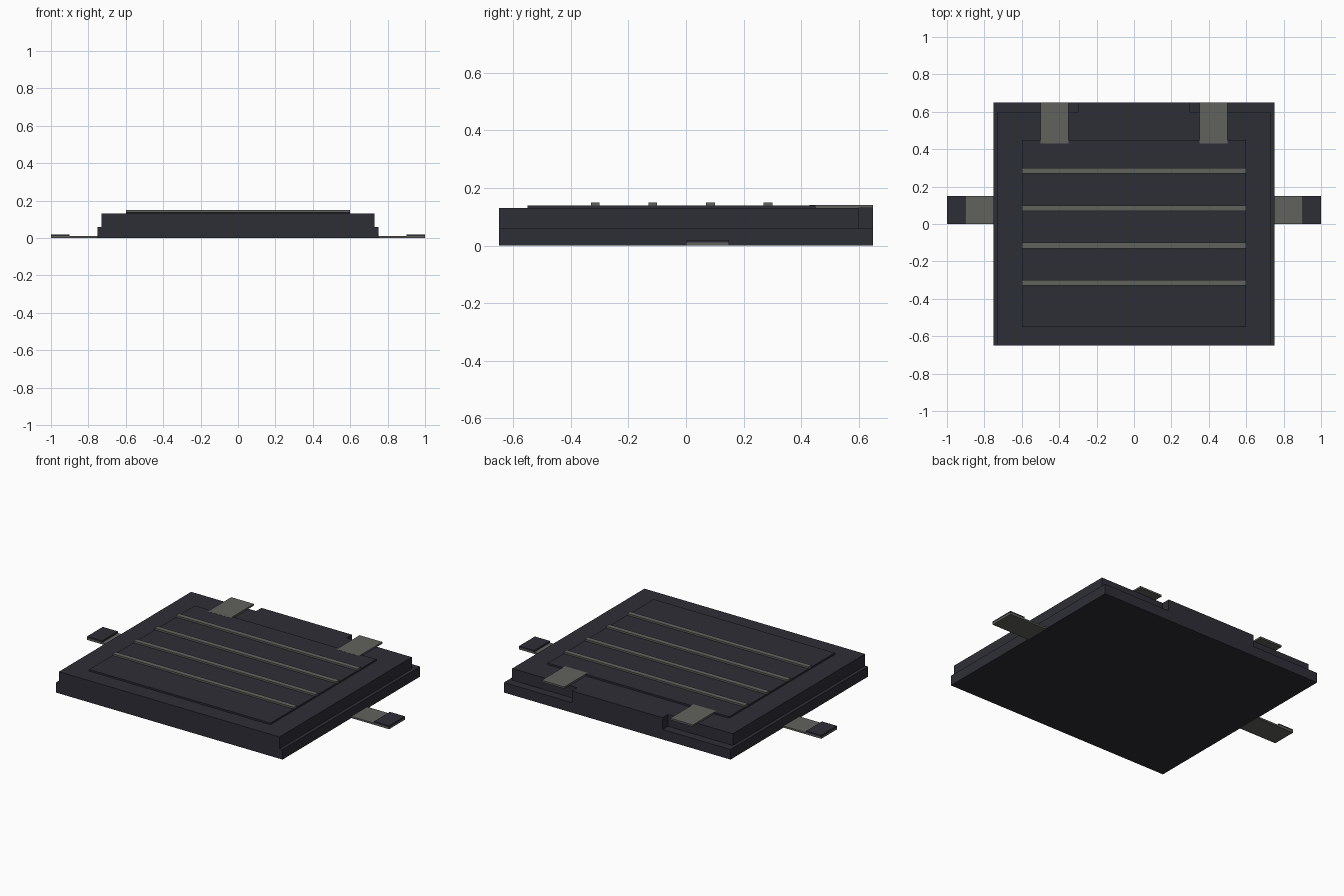
import bpy
import bmesh

cube = bpy.data.objects.get("Cube")
if cube:
    bpy.data.objects.remove(cube, do_unlink=True)


def material(name, color):
    mat = bpy.data.materials.new(name)
    mat.use_nodes = True
    mat.diffuse_color = color
    mat.node_tree.nodes["Principled BSDF"].inputs["Base Color"].default_value = color
    return mat


dark = material("dark slate", (0.027, 0.027, 0.037, 1))
grey = material("warm grey", (0.120, 0.122, 0.110, 1))


def prism(name, outline, z0, z1, mat):
    """Extrude a flat outline from z0 up to z1."""
    bm = bmesh.new()
    face = bm.faces.new([bm.verts.new((x, y, z0)) for x, y in outline])
    new = bmesh.ops.extrude_face_region(bm, geom=[face])["geom"]
    top = [v for v in new if isinstance(v, bmesh.types.BMVert)]
    bmesh.ops.translate(bm, verts=top, vec=(0, 0, z1 - z0))
    bmesh.ops.recalc_face_normals(bm, faces=bm.faces)
    mesh = bpy.data.meshes.new(name)
    bm.to_mesh(mesh)
    bm.free()
    mesh.materials.append(mat)
    obj = bpy.data.objects.new(name, mesh)
    bpy.context.collection.objects.link(obj)
    return obj


def box(name, x0, x1, y0, y1, z0, z1, mat):
    return prism(name, [(x0, y0), (x1, y0), (x1, y1), (x0, y1)], z0, z1, mat)


# Wide base slab
box("base_slab", -0.75, 0.75, -0.65, 0.65, 0, 0.06, dark)

# Upper body, cut back at both rear corners
half = [(0.73, -0.65), (0.73, 0.6), (0.3, 0.6), (0.3, 0.65)]
prism("upper_body", half + [(-x, y) for x, y in reversed(half)], 0.06, 0.13, dark)

# Raised panel with four ribs across it
box("raised_panel", -0.6, 0.6, -0.55, 0.45, 0.13, 0.14, dark)
for i in range(4):
    y = -0.315 + 0.2 * i
    box(f"rib_{i + 1}", -0.6, 0.6, y - 0.015, y + 0.015, 0.14, 0.15, grey)

# Rear straps and side tabs, mirrored left and right
for side, s in (("left", 1), ("right", -1)):
    box(f"{side}_rear_strap", s * 0.35, s * 0.5, 0.43, 0.65, 0.13, 0.1405, grey)
    box(f"{side}_side_strap", s * 0.75, s * 1.0, 0, 0.15, 0, 0.01, grey)
    box(f"{side}_strap_end", s * 0.9, s * 1.0, 0, 0.15, 0.01, 0.02, dark)
